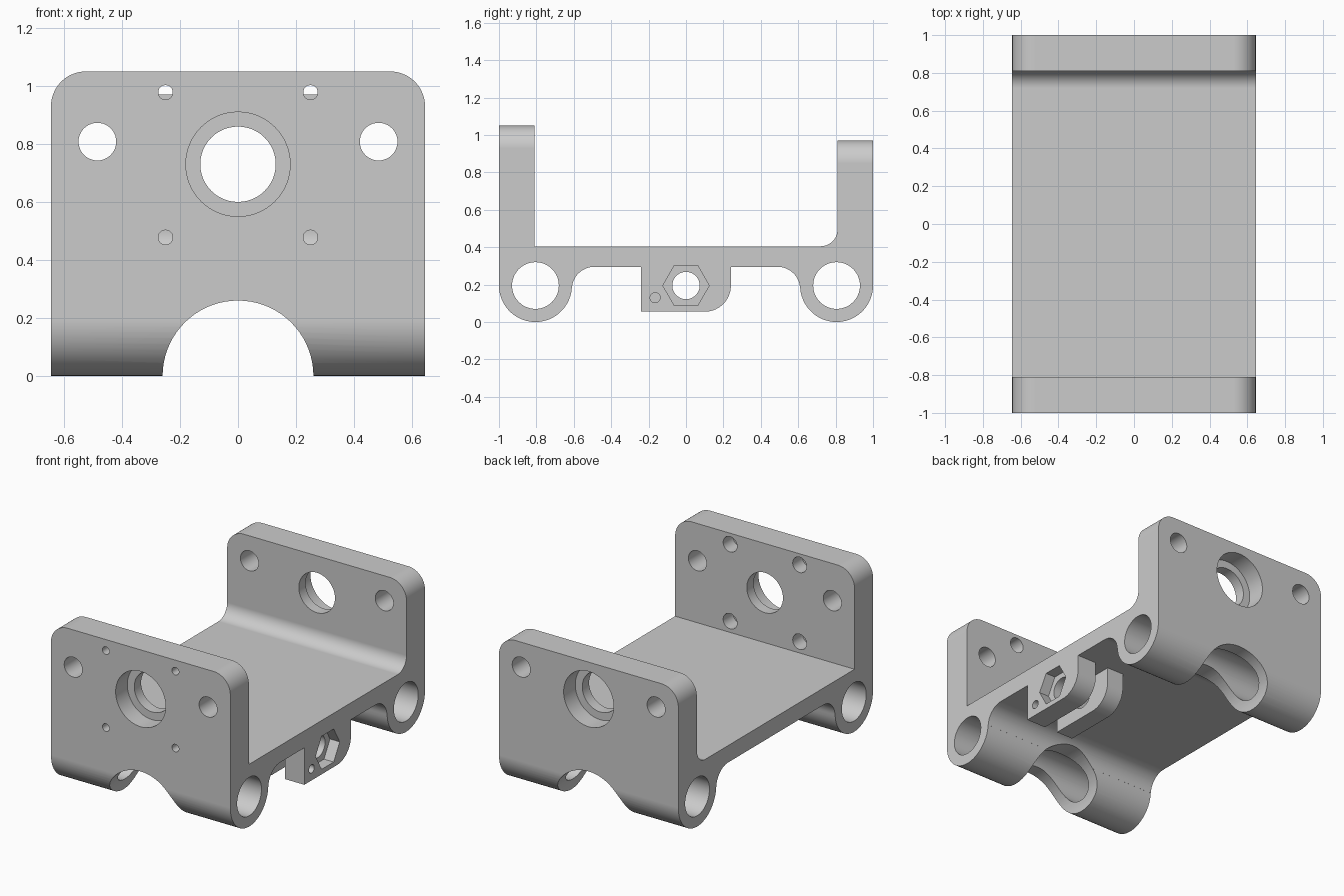
import bpy, bmesh
from math import cos, sin, radians

if "Cube" in bpy.data.objects:
    bpy.data.objects.remove(bpy.data.objects["Cube"], do_unlink=True)

GREY = (0.6, 0.6, 0.6, 1)
mat = bpy.data.materials.new("light_grey")
mat.use_nodes = True
mat.diffuse_color = GREY
mat.node_tree.nodes["Principled BSDF"].inputs["Base Color"].default_value = GREY

HALF = 0.645      # half width
WALL = 0.81       # inner face of the end plates
FLOOR = 0.405     # top of the floor
UNDER = 0.295     # underside of the floor
PIN_Y, PIN_Z = 0.805, 0.195


def arc(cx, cy, r, a0, a1, n=14):
    """Points along an arc, angles in degrees."""
    steps = [radians(a0 + (a1 - a0) * i / n) for i in range(n + 1)]
    return [(cx + r * cos(a), cy + r * sin(a)) for a in steps]


def circle(cx, cy, r, n=48):
    return arc(cx, cy, r, 0, 360, n)[:-1]


def prism(name, pts, axis, a, b):
    """Extrude a profile along x (points are y, z) or along y (points are x, z)."""
    bm = bmesh.new()
    place = (lambda p, d: (d, p[0], p[1])) if axis == "x" else (lambda p, d: (p[0], d, p[1]))
    face = bm.faces.new([bm.verts.new(place(p, a)) for p in pts])
    out = bmesh.ops.extrude_face_region(bm, geom=[face])
    moved = [v for v in out["geom"] if isinstance(v, bmesh.types.BMVert)]
    bmesh.ops.translate(bm, verts=moved, vec=(b - a, 0, 0) if axis == "x" else (0, b - a, 0))
    bmesh.ops.recalc_face_normals(bm, faces=bm.faces)
    mesh = bpy.data.meshes.new(name)
    bm.to_mesh(mesh)
    bm.free()
    mesh.materials.append(mat)
    obj = bpy.data.objects.new(name, mesh)
    bpy.context.collection.objects.link(obj)
    return obj


def combine(target, tool, operation="DIFFERENCE"):
    """Apply a boolean and discard the tool."""
    tool.hide_render = True
    mod = target.modifiers.new("boolean", "BOOLEAN")
    mod.operation, mod.solver, mod.object = operation, "EXACT", tool
    bpy.context.view_layer.objects.active = target
    bpy.ops.object.modifier_apply(modifier=mod.name)
    bpy.data.objects.remove(tool, do_unlink=True)


def drill(target, cx, cy, r, axis, a, b, n=48):
    combine(target, prism("drill", circle(cx, cy, r, n), axis, a, b))


# Body: side profile with floor, end plates and pin barrels
barrel = arc(-PIN_Y, PIN_Z, 0.195, 180, 356.4, 28)
barrel += arc(-0.49, 0.175, 0.12, 176.4, 90)
profile = [(-1, 1.05)] + barrel
profile += [(-y, z) for y, z in reversed(barrel)]
profile += [(1, 0.97), (WALL, 0.97)]
profile += arc(WALL - 0.09, FLOOR + 0.09, 0.09, 0, -90)
profile += [(-WALL, FLOOR), (-WALL, 1.05)]
body = prism("bracket_body", profile, "x", -HALF, HALF)

# Rounded upper corners of both end plates
bm = bmesh.new()
bm.from_mesh(body.data)
corners = [e for e in bm.edges
           if all(v.co.z > 0.9 for v in e.verts)
           and abs(e.verts[0].co.x - e.verts[1].co.x) < 0.01]
bmesh.ops.bevel(bm, geom=corners, offset=0.12, segments=14, profile=0.5, affect="EDGES")
bm.to_mesh(body.data)
bm.free()

# Pair of clamp lugs under the left edge of the floor
lug = [(-0.24, UNDER + 0.04), (-0.24, 0.055)] + arc(0.1, 0.195, 0.14, -90, 0)
lug += [(0.24, UNDER + 0.04)]
for name, x0, x1 in (("outer_lug", 0.505, HALF), ("inner_lug", 0.29, 0.41)):
    combine(body, prism(name, lug, "x", x0, x1), "UNION")

# Nut pocket, bolt hole and small set hole in the lugs
drill(body, 0, PIN_Z, 0.124, "x", 0.575, 0.8, 6)
drill(body, 0, PIN_Z, 0.073, "x", 0.2, 0.8)
drill(body, -0.165, 0.13, 0.027, "x", 0.45, 0.8, 24)

# Pin bores through the barrels and the arched gap between their halves
for side in (-1, 1):
    drill(body, side * PIN_Y, PIN_Z, 0.125, "x", -1, 1)
drill(body, 0, 0, 0.26, "y", -1.2, 1.2, 72)

# End plates: stepped centre bore and a bolt hole on each side
drill(body, 0, 0.73, 0.13, "y", -1.2, 1.2)
for end in (-1, 1):
    drill(body, 0, 0.73, 0.18, "y", end * 0.88, end * 1.2, 64)
for side in (-1, 1):
    drill(body, side * 0.485, 0.808, 0.065, "y", -1.2, 1.2, 40)
    # Front plate screw holes, counterbored from the inside
    for z in (0.978, 0.478):
        drill(body, side * 0.25, z, 0.025, "y", -1.2, -0.7, 24)
        drill(body, side * 0.25, z, 0.05, "y", -0.91, -0.7, 32)

# Smooth curved surfaces, keep edges crisp and flats flat
for o in bpy.context.selected_objects:
    o.select_set(False)
body.select_set(True)
bpy.context.view_layer.objects.active = body
bpy.ops.object.shade_smooth_by_angle(angle=radians(30))
weighted = body.modifiers.new("weighted_normals", "WEIGHTED_NORMAL")
weighted.keep_sharp = True
